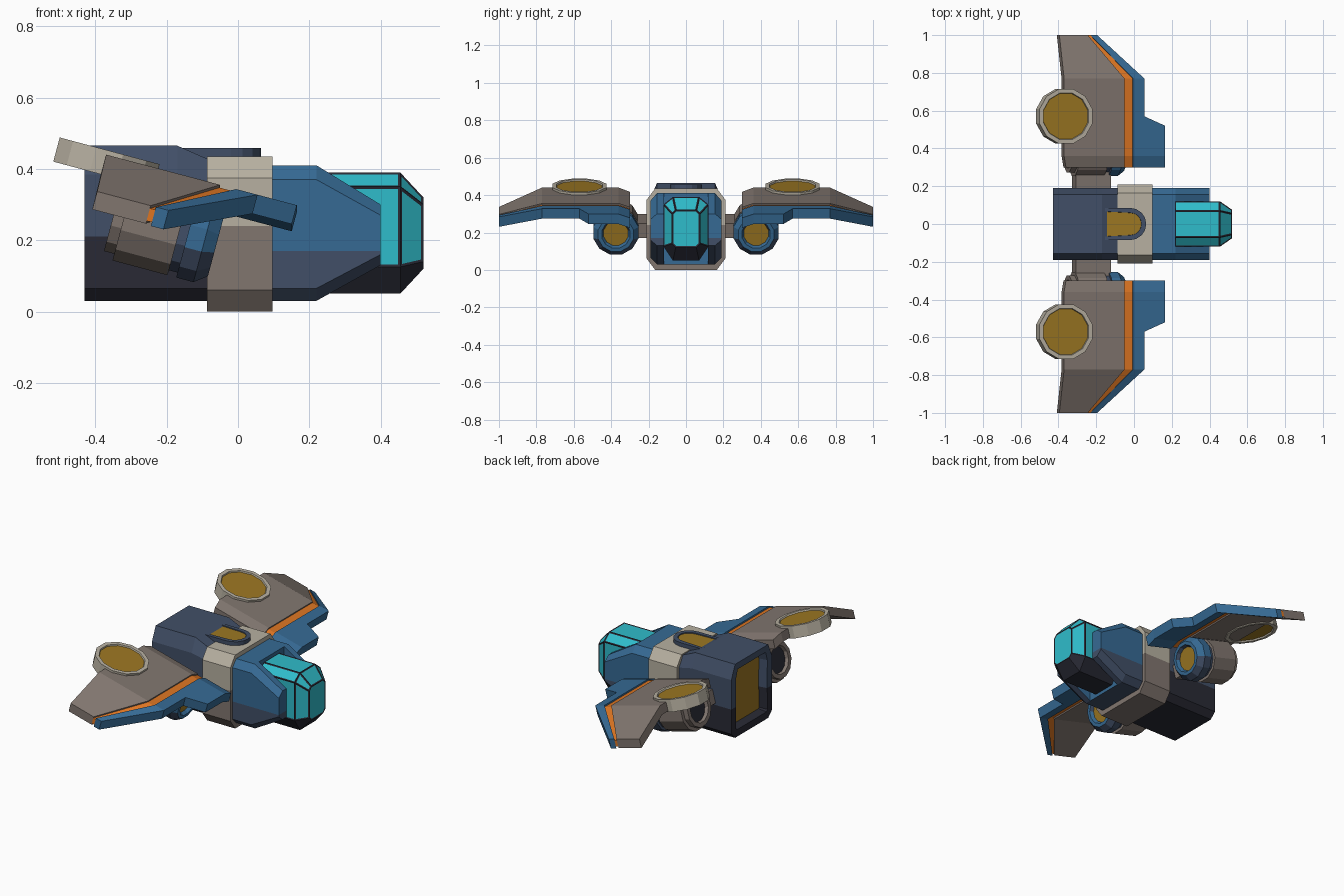
import bpy, bmesh, math
from mathutils import Matrix, Vector

if "Cube" in bpy.data.objects:
    bpy.data.objects.remove(bpy.data.objects["Cube"])


def material(name, hex_code):
    rgb = [int(hex_code[i:i + 2], 16) / 255 for i in (0, 2, 4)]
    lin = [c / 12.92 if c <= 0.04045 else ((c + 0.055) / 1.055) ** 2.4 for c in rgb]
    m = bpy.data.materials.new(name)
    m.diffuse_color = (*lin, 1)
    m.use_nodes = True
    m.node_tree.nodes["Principled BSDF"].inputs["Base Color"].default_value = m.diffuse_color
    return m


BLUE = material("blue", "366a94")
NAVY = material("navy", "414f67")
DARK = material("near_black", "292a35")
TAUPE = material("taupe", "81766f")
BEIGE = material("beige", "b7b0a1")
GOLD = material("gold", "9c7722")
ORANGE = material("orange", "dc7522")
CYAN = material("cyan_glass", "2fbccb")


def loft_mesh(sections, bands=None):
    """Skin matching point rings; bands = material index of start cap, each band, end cap."""
    bm = bmesh.new()
    rings = [[bm.verts.new(p) for p in s] for s in sections]
    n = len(rings[0])
    bands = bands or [0] * (len(rings) + 1)
    bm.faces.new(rings[0]).material_index = bands[0]
    bm.faces.new(rings[-1]).material_index = bands[-1]
    for k, (a, b) in enumerate(zip(rings, rings[1:])):
        for i in range(n):
            j = (i + 1) % n
            bm.faces.new((a[i], a[j], b[j], b[i])).material_index = bands[k + 1]
    bmesh.ops.recalc_face_normals(bm, faces=bm.faces)
    bm.normal_update()
    return bm


def finish(name, bm, mats, mirror=False):
    me = bpy.data.meshes.new(name)
    bm.to_mesh(me)
    bm.free()
    for m in mats:
        me.materials.append(m)
    ob = bpy.data.objects.new(name, me)
    bpy.context.collection.objects.link(ob)
    if mirror:
        mod = ob.modifiers.new("mirror", 'MIRROR')
        mod.use_axis = (False, True, False)
        mod.use_clip = False
        mod.use_mirror_merge = False
    return ob


def octagon(x, w, z0, z1, cw, cb, ct):
    half = [(w - cw, z0), (w, z0 + cb), (w, z1 - ct), (w - cw, z1)]
    return [(x, y, z) for y, z in half] + [(x, -y, z) for y, z in reversed(half)]


def split_by_height(bm, z):
    """Cut at height z; faces below take material 1."""
    bmesh.ops.bisect_plane(bm, geom=bm.verts[:] + bm.edges[:] + bm.faces[:],
                           plane_co=(0, 0, z), plane_no=(0, 0, 1))
    for f in bm.faces:
        if f.calc_center_median().z < z and f.material_index == 0:
            f.material_index = 1


def lathe(name, profile, bands, origin, angle, n, mats, lower=None):
    """Rings of (distance, radius) along an axis leaning by angle about y."""
    m = Matrix.Translation(origin) @ Matrix.Rotation(math.radians(angle), 4, 'Y')
    rings = [[m @ Vector((r * math.cos(2 * math.pi * (i + .5) / n),
                          r * math.sin(2 * math.pi * (i + .5) / n), t))
              for i in range(n)] for t, r in profile]
    bm = loft_mesh(rings, bands)
    if lower:
        for f in bm.faces:
            if f.material_index == lower[0] and f.normal.z < -0.35:
                f.material_index = lower[1]
    return finish(name, bm, mats, True)


# Rear hull with recessed gold exhaust panel
bm = loft_mesh([octagon(-.43, .19, .03, .465, .035, .035, .08),
                octagon(-.17, .19, .03, .465, .035, .035, .08),
                octagon(-.04, .19, .03, .408, .035, .035, .05)])
split_by_height(bm, .21)
back = [f for f in bm.faces if f.normal.x < -.9]
bmesh.ops.inset_region(bm, faces=back, thickness=.045)
bmesh.ops.inset_region(bm, faces=back, thickness=.008, depth=-.05)
for f in back:
    f.material_index = 2
finish("rear_hull", bm, [NAVY, DARK, GOLD])

# Collar around the middle
bm = loft_mesh([octagon(x, .21, 0, .435, .045, .06, .06) for x in (-.087, .097)])
split_by_height(bm, .24)
finish("collar", bm, [BEIGE, TAUPE])

# Front hull, notched for the canopy
bm = loft_mesh([octagon(.05, .19, .03, .41, .035, .035, .04),
                octagon(.22, .19, .03, .41, .035, .035, .04),
                octagon(.40, .19, .13, .30, .035, .03, .03)])
split_by_height(bm, .17)
hull = finish("front_hull", bm, [BLUE, NAVY])
bm = bmesh.new()
bmesh.ops.create_cube(bm, size=1, matrix=Matrix.Translation((.42, 0, .25)) @ Matrix.Diagonal((.4, .236, 1, 1)))
cutter = finish("notch_cutter", bm, [BLUE])
mod = hull.modifiers.new("notch", 'BOOLEAN')
mod.operation, mod.object, mod.solver = 'DIFFERENCE', cutter, 'EXACT'
bpy.context.view_layer.objects.active = hull
bpy.ops.object.modifier_apply(modifier="notch")
bpy.data.objects.remove(cutter)

# Canopy: dark frame with inset glass on all faces but the lower ones
bm = loft_mesh([octagon(.215, .12, .05, .39, .05, .075, .04),
                octagon(.455, .12, .05, .39, .05, .075, .04),
                octagon(.52, .075, .12, .32, .02, .02, .02)])
glass = [f for f in bm.faces if f.normal.z > -.35 and f.normal.x > -.5]
bmesh.ops.inset_individual(bm, faces=glass, thickness=.007, depth=-.002, use_even_offset=True)
for f in glass:
    f.material_index = 1
finish("canopy", bm, [DARK, CYAN])

# Rounded hatch on top with gold window
outline = [(-.19, -.085)] + [(-.02 + .085 * math.cos(a), .085 * math.sin(a))
           for a in [math.radians(-90 + 22.5 * i) for i in range(9)]] + [(-.19, .085)]
bm = loft_mesh([[(x, y, z) for x, y in outline] for z in (.40, .458)])
top = [f for f in bm.faces if f.normal.z > .9]
bmesh.ops.inset_region(bm, faces=top, thickness=.025)
bmesh.ops.inset_region(bm, faces=top, thickness=.001, depth=-.005)
for f in top:
    f.material_index = 1
finish("top_hatch", bm, [NAVY, GOLD])


# Wings: three strips on one tilted, drooping surface
def wing_point(x, y, d):
    drop = .11 * max(0, (y - .77) / .23) + .02 * max(0, (.36 - y) / .06)
    return (x - .26 * d, y, .342 - .265 * x - drop - .966 * d)


def wing_strip(name, rows, mat, d0, d1):
    bm = loft_mesh([[wing_point(a, y, d0), wing_point(b, y, d0),
                     wing_point(b, y, d1), wing_point(a, y, d1)] for y, a, b in rows])
    finish(name, bm, [mat], True)


wing_strip("wing_panel", [(.30, -.36, -.05), (.36, -.37, -.05), (.77, -.37, -.05),
                          (1, -.395, -.245)], TAUPE, 0, .052)
wing_strip("wing_stripe", [(.30, -.05, -.005), (.36, -.05, -.005), (.77, -.05, -.005),
                           (1, -.245, -.23)], ORANGE, .008, .044)
wing_strip("wing_leading_edge", [(.30, -.005, .165), (.36, -.005, .165), (.52, -.005, .165),
                                 (.57, -.005, .055), (.77, -.005, .055),
                                 (1, -.23, -.195)], BLUE, 0, .055)

# Lift fans through the wings
lathe("lift_fan", [(.062, .125), (.07, .128), (.07, .15), (0, .15), (0, .128), (.008, .125)],
      [1, 0, 0, 0, 0, 0, 1], (-.378, .57, .383), 15, 12, [BEIGE, GOLD])

# Engines below the wings
lathe("engine", [(.02, .068), (0, .078), (0, .098), (.035, .125), (.085, .125), (.085, .11),
                 (.11, .11), (.11, .125), (.27, .125), (.27, .105), (.30, .105),
                 (.30, .08), (.28, .075)],
      [1, 0, 0, 0, 0, 2, 2, 3, 3, 3, 3, 3, 3, 4], (-.06, .375, .19), -75, 12,
      [BLUE, GOLD, NAVY, TAUPE, DARK], lower=(0, 2))

# Pylons joining engines to hull
bm = bmesh.new()
bmesh.ops.create_cube(bm, size=1, matrix=Matrix.Translation((-.225, .23, .235))
                      @ Matrix.Rotation(math.radians(15), 4, 'Y') @ Matrix.Diagonal((.19, .14, .08, 1)))
finish("engine_pylon", bm, [TAUPE], True)
